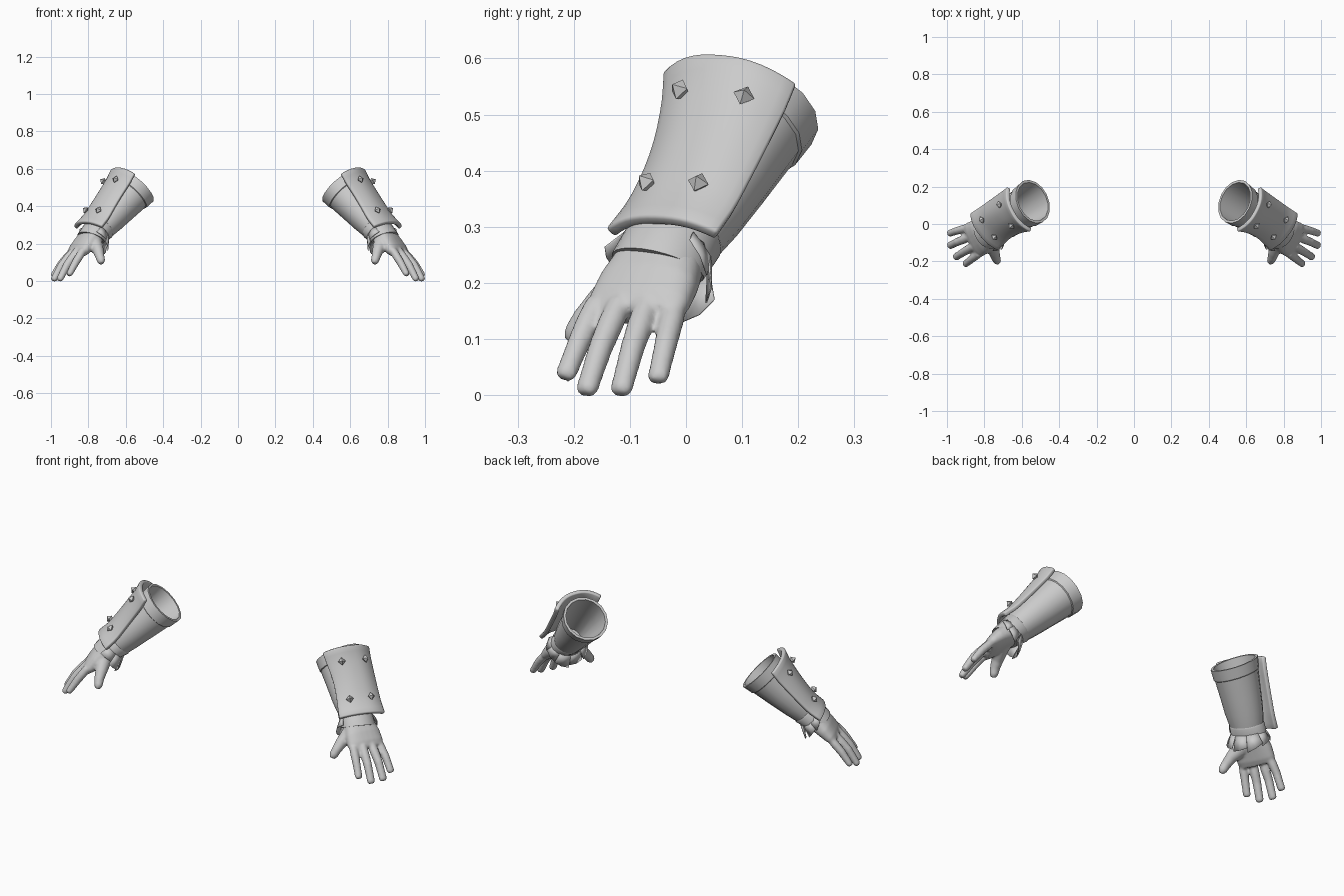
import bpy, bmesh, math, random
from mathutils import Vector as V

if "Cube" in bpy.data.objects:
    bpy.data.objects.remove(bpy.data.objects["Cube"])

random.seed(4)
SIDE = V((.50, .86, -.08)).normalized()   # index finger -> little finger
AXIS = V((.586, -.436, -.681)).normalized()   # elbow -> wrist
BACK = AXIS.cross(SIDE).normalized()   # out of the back of the hand
OPENING = V((.64, -.30, -.70)).normalized()
CUFF = (AXIS - BACK * .35).normalized()   # cuff edge runs further over the back


def frame(t):
    s = (SIDE - t * SIDE.dot(t)).normalized()
    return s, t.cross(s)


def ring_point(c, a, b, ang, t, sq=1.0):
    s, n = frame(t)
    f = lambda q: math.copysign(abs(q) ** sq, q)
    return c + s * a * f(math.cos(ang)) + n * b * f(math.sin(ang))


def loft(bm, secs, n=24, caps=True, sq=1.0, axis=None):
    """Skin elliptical sections (centre, half width, half depth[, own axis])."""
    cs = [V(s[0]) for s in secs]
    rings = []
    for i, (c, a, b, *own) in enumerate(secs):
        t = own[0] if own else axis or (cs[min(i + 1, len(cs) - 1)] - cs[max(i - 1, 0)]).normalized()
        rings.append([bm.verts.new(ring_point(cs[i], a, b, 2 * math.pi * k / n, t, sq)) for k in range(n)])
    for r0, r1 in zip(rings, rings[1:]):
        for k in range(n):
            bm.faces.new((r0[k], r0[(k + 1) % n], r1[(k + 1) % n], r1[k]))
    if caps:
        bm.faces.new(rings[0][::-1])
        bm.faces.new(rings[-1])


def finish(name, bm, mods=(), angle=35, normals=True):
    if normals:
        bmesh.ops.recalc_face_normals(bm, faces=bm.faces)
    me = bpy.data.meshes.new(name)
    bm.to_mesh(me)
    bm.free()
    ob = bpy.data.objects.new(name, me)
    bpy.context.collection.objects.link(ob)
    bpy.ops.object.select_all(action='DESELECT')
    ob.select_set(True)
    bpy.context.view_layer.objects.active = ob
    if angle:
        bpy.ops.object.shade_smooth_by_angle(angle=math.radians(angle))
    for kind, props in mods:
        m = ob.modifiers.new(kind.title(), kind)
        for k, v in props.items():
            setattr(m, k, v)
    # the other arm
    m = ob.modifiers.new("Mirror", 'MIRROR')
    m.use_mirror_merge = False
    return ob


# Hand: palm, fingers and thumb fused together
bm = bmesh.new()
loft(bm, [((.738, -.025, .285), .073, .058), ((.775, -.042, .245), .081, .056),
          ((.820, -.066, .200), .096, .047), ((.850, -.083, .165), .099, .038),
          ((.870, -.092, .143), .092, .026)], sq=.85)
fingers = [((.828, -.158, .165), (.868, -.188, .100), (.907, -.218, .028), .021),
           ((.858, -.118, .165), (.914, -.152, .085), (.958, -.180, .000), .022),
           ((.876, -.068, .165), (.942, -.095, .085), (.990, -.118, .000), .022),
           ((.880, -.018, .165), (.943, -.035, .095), (.992, -.052, .022), .021)]
for a, b, c, r in fingers:
    a, b, c = V(a), V(b), V(c)
    d = (c - b).normalized()
    loft(bm, [(a, r, r * .95), (a.lerp(b, .5), r * 1.08, r * 1.05), (b, r, r),
              (b.lerp(c, .5), r * .95, r * .9), (c - d * .012, r * .95, r * .8),
              (c - d * .002, r * .7, r * .55)], n=12)
loft(bm, [((.780, -.06, .225), .047, .047), ((.764, -.110, .195), .042, .040),
          ((.747, -.152, .162), .030, .030), ((.739, -.180, .133), .025, .025),
          ((.732, -.197, .108), .023, .022), ((.730, -.206, .094), .014, .013)], n=14)
finish("gloved_hand", bm, [('REMESH', dict(mode='VOXEL', voxel_size=.006, use_smooth_shade=True)),
                           ('SMOOTH', dict(factor=.5, iterations=6))], angle=0)

# Forearm sleeve: outside, rim, then back down the inside
E, W = V((.541, .120, .506)), V((.758, -.031, .261))


def along(t, a, b, *own):
    return (E.lerp(W, t), a, b, *own)


bm = bmesh.new()
loft(bm, [along(1.0, .078, .070), along(.86, .086, .079), along(.70, .096, .087), along(.45, .103, .097),
          along(.17, .112, .108, OPENING), along(.16, .117, .113, OPENING), along(0, .122, .119, OPENING),
          along(0, .108, .106, OPENING), along(.4, .093, .088), along(.95, .068, .060)],
     n=16, caps=False, axis=AXIS)
finish("forearm_sleeve", bm)

# Wrist band
bm = bmesh.new()
loft(bm, [along(.88, .084, .078), along(.90, .088, .080), along(1.13, .090, .070, CUFF),
          along(1.13, .074, .046, CUFF)], caps=False, axis=AXIS)
finish("wrist_band", bm)

# Ragged cloth frill around the sides and under the palm
bm = bmesh.new()
root = E.lerp(W, .99)
count = 9
for k in range(count):
    a0, a1 = (2 * math.pi * (k + e) / count for e in (-.03, .97))
    if math.sin((a0 + a1) / 2) > .5:
        continue
    tilt = random.uniform(-.014, .014)
    top, bot = [], []
    for j in range(3):
        ang = a0 + (a1 - a0) * j / 2
        under = (1 - math.sin(ang)) / 2
        length = .028 + .036 * under + tilt * (j - 1)
        out = .010 + .022 * under + .006 * (k % 2)
        top.append(bm.verts.new(ring_point(root, .086, .076, ang, AXIS)))
        bot.append(bm.verts.new(ring_point(root + AXIS * length, .086 + out, .076 + out, ang, AXIS)))
    for j in range(2):
        bm.faces.new((top[j], top[j + 1], bot[j + 1], bot[j]))
finish("torn_frill", bm, [('SOLIDIFY', dict(thickness=.003))])

# Curved arm plate spanned between four corners
T1, T2 = V((.55, -.04, .572)), V((.675, .20, .552))
B1, B2 = V((.72, -.140, .288)), V((.87, .06, .283))
NORM = V((.70, -.32, .64)).normalized()


def plate(u, v):
    p = T1.lerp(T2, u).lerp(B1.lerp(B2, u), v)
    waist = math.sin(math.pi * v)
    p = p + SIDE * .024 * waist * (1 - u)
    arch = 1 - abs(2 * u - 1) ** 2.4
    lip = .012 * max(0, (v - .8) / .2) + .006 * max(0, (.15 - v) / .15)
    return p + NORM * (arch * (.060 - .020 * v) - .004 * waist + lip) - (B1 - T1) * .015 * arch * (1 - v)


bm = bmesh.new()
NU, NV = 14, 12
grid = [[bm.verts.new(plate(i / NU, j / NV)) for i in range(NU + 1)] for j in range(NV + 1)]
for j in range(NV):
    for i in range(NU):
        bm.faces.new((grid[j][i], grid[j + 1][i], grid[j + 1][i + 1], grid[j][i + 1]))
bm.normal_update()
if sum((f.normal for f in bm.faces), V()).dot(NORM) < 0:
    bmesh.ops.reverse_faces(bm, faces=bm.faces)
finish("arm_plate", bm, [('SOLIDIFY', dict(thickness=.022, offset=-1)),
                         ('BEVEL', dict(width=.006, segments=2, limit_method='ANGLE'))], normals=False)

# Four faceted studs on the plate
bm = bmesh.new()
for u, v in ((.25, .2), (.75, .21), (.24, .76), (.70, .76)):
    p = plate(u, v)
    d = ((plate(u, v + .03) - p).cross(plate(u + .03, v) - p)).normalized()
    if d.dot(NORM) < 0:
        d.negate()
    s = (SIDE - d * SIDE.dot(d)).normalized()
    f = d.cross(s)
    rings = []
    for r, h in ((.010, -.004), (.020, .009)):
        rings.append([bm.verts.new(p + d * h + (s * math.cos(a) + f * math.sin(a)) * r)
                      for a in (2 * math.pi * k / 4 for k in range(4))])
    tip = bm.verts.new(p + d * .028)
    for k in range(4):
        m = (k + 1) % 4
        bm.faces.new((rings[0][k], rings[0][m], rings[1][m], rings[1][k]))
        bm.faces.new((rings[1][k], rings[1][m], tip))
    bm.faces.new(rings[0][::-1])
finish("plate_studs", bm, angle=0)
